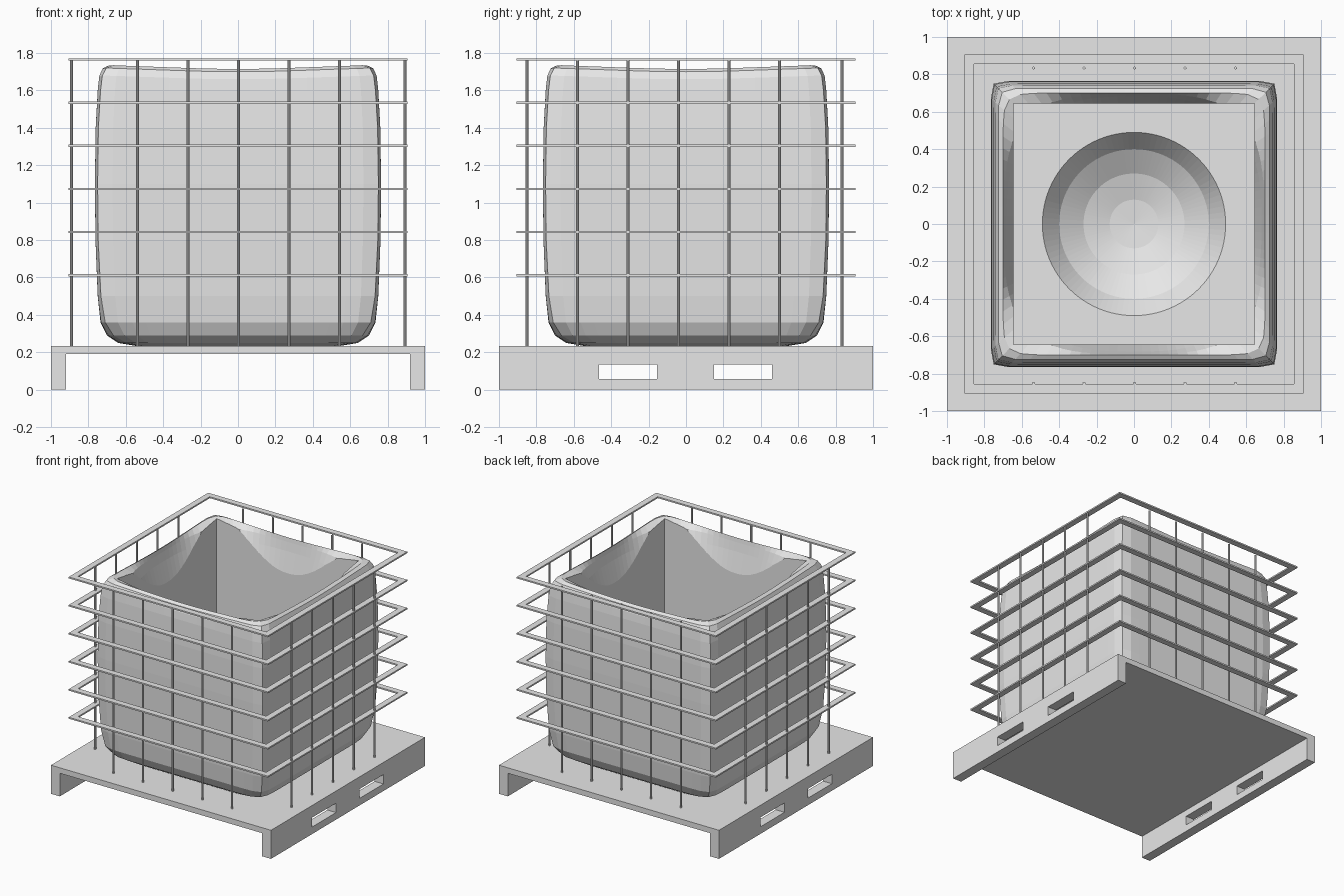
import bpy, bmesh, math
from mathutils import Matrix

if "Cube" in bpy.data.objects:
    bpy.data.objects.remove(bpy.data.objects["Cube"])

grey = bpy.data.materials.new("plain_grey")
grey.use_nodes = True
grey.diffuse_color = (0.8, 0.8, 0.8, 1)
grey.node_tree.nodes["Principled BSDF"].inputs["Base Color"].default_value = (0.8, 0.8, 0.8, 1)


def make_object(name, bm):
    bmesh.ops.recalc_face_normals(bm, faces=bm.faces)
    mesh = bpy.data.meshes.new(name)
    bm.to_mesh(mesh)
    bm.free()
    mesh.materials.append(grey)
    obj = bpy.data.objects.new(name, mesh)
    bpy.context.scene.collection.objects.link(obj)
    return obj


def add_box(bm, lo, hi):
    size = [b - a for a, b in zip(lo, hi)]
    mid = [(a + b) / 2 for a, b in zip(lo, hi)]
    bmesh.ops.create_cube(bm, size=1, matrix=Matrix.Translation(mid) @ Matrix.Diagonal((*size, 1)))


def cut(obj, cutter):
    mod = obj.modifiers.new("cut", "BOOLEAN")
    mod.operation = "DIFFERENCE"
    mod.solver = "EXACT"
    mod.object = cutter
    bpy.context.view_layer.objects.active = obj
    bpy.ops.object.modifier_apply(modifier=mod.name)
    bpy.data.objects.remove(cutter)


def bridge(bm, a, b):
    n = len(a)
    for i in range(n):
        bm.faces.new((a[i], a[(i + 1) % n], b[(i + 1) % n], b[i]))


# Pallet: a channel profile extruded front to back, with fork slots in both legs
TOP = 0.235
half = [(1, TOP), (1, 0), (0.92, 0), (0.92, 0.19)]
profile = half + [(-x, z) for x, z in reversed(half)]
bm = bmesh.new()
face = bm.faces.new([bm.verts.new((x, -1, z)) for x, z in profile])
ext = bmesh.ops.extrude_face_region(bm, geom=[face])
bmesh.ops.translate(bm, vec=(0, 2, 0), verts=[v for v in ext["geom"] if isinstance(v, bmesh.types.BMVert)])
pallet = make_object("pallet", bm)
bm = bmesh.new()
for y0, y1 in ((-0.465, -0.155), (0.15, 0.46)):
    add_box(bm, (-1.2, y0, 0.058), (1.2, y1, 0.135))
cut(pallet, make_object("fork_slots", bm))

# Tank: rounded-square rings (half width, height, squareness), outside up, then down the bowl
SEGS = 96
rings = [
    (0.55, 0.235, 8), (0.64, 0.25, 10), (0.70, 0.29, 14), (0.735, 0.36, 20),
    (0.75, 0.5, 30), (0.762, 0.8, 36), (0.765, 1.1, 36), (0.761, 1.4, 36),
    (0.75, 1.6, 34), (0.742, 1.68, 30), (0.725, 1.72, 24), (0.70, 1.735, 14),
    (0.695, 1.70, 3.4), (0.682, 1.61, 2.8), (0.645, 1.45, 2.4), (0.62, 1.1, 2),
    (0.57, 0.72, 2), (0.49, 0.55, 2), (0.40, 0.44, 2), (0.27, 0.36, 2), (0.13, 0.32, 2),
]
bm = bmesh.new()
loops = []
for h, z, n in rings:
    loop = []
    for i in range(SEGS):
        t = 2 * math.pi * i / SEGS
        c, s = math.cos(t), math.sin(t)
        r = h / (abs(c) ** n + abs(s) ** n) ** (1 / n)
        # The rim sags slightly between the corners
        sag = 0.02 * abs(math.cos(2 * t)) if z > 1.65 else 0
        loop.append(bm.verts.new((r * c, r * s, z - sag)))
    loops.append(loop)
for a, b in zip(loops, loops[1:]):
    bridge(bm, a, b)
for loop, z in ((loops[0], TOP), (loops[-1], 0.31)):
    pole = bm.verts.new((0, 0, z))
    for i in range(SEGS):
        bm.faces.new((loop[i], loop[(i + 1) % SEGS], pole))
tank = make_object("tank", bm)

# Square well cut down into the tank around the bowl
bm = bmesh.new()
add_box(bm, (-0.645, -0.645, 0.55), (0.645, 0.645, 2))
cut(tank, make_object("well_cutter", bm))

# Cage: flat square hoops
for k in range(6):
    z = 0.612 + 0.2306 * k
    bm = bmesh.new()
    corners = [(-1, -1), (1, -1), (1, 1), (-1, 1)]
    section = [(0.855, -0.006), (0.905, -0.006), (0.905, 0.006), (0.855, 0.006)]
    hoops = [[bm.verts.new((x * w, y * w, z + dz)) for x, y in corners] for w, dz in section]
    for i in range(4):
        bridge(bm, hoops[i], hoops[(i + 1) % 4])
    make_object(f"cage_hoop_{k + 1}", bm)


# Cage: upright rods on all four sides
def add_rod(name, x, y):
    bm = bmesh.new()
    height = 1.765 - TOP
    bmesh.ops.create_cone(bm, cap_ends=True, segments=8, radius1=0.008, radius2=0.008,
                          depth=height, matrix=Matrix.Translation((x, y, TOP + height / 2)))
    make_object(name, bm)


for k in range(5):
    step = 0.27 * (k - 2)
    add_rod(f"front_rod_{k + 1}", 0.003 + step, -0.851)
    add_rod(f"back_rod_{k + 1}", 0.003 + step, 0.834)
    add_rod(f"left_rod_{k + 1}", 0.892, step - 0.041)
    add_rod(f"right_rod_{k + 1}", -0.891, step - 0.041)
